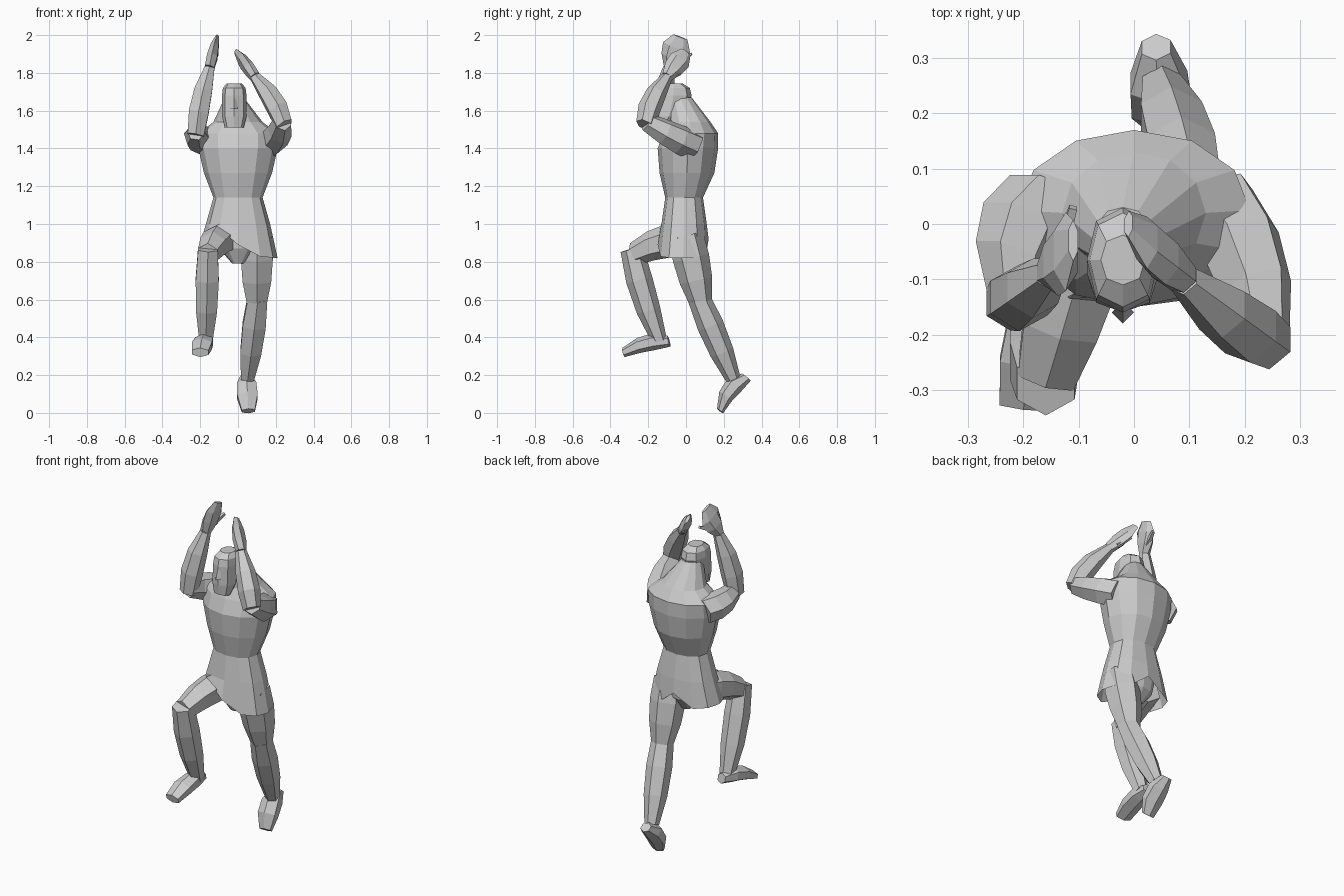
import bpy, bmesh, math
from mathutils import Vector

cube = bpy.data.objects.get("Cube")
if cube:
    bpy.data.objects.remove(cube, do_unlink=True)

grey = bpy.data.materials.new("plain grey")
grey.use_nodes = True
colour = (.6, .6, .6, 1)
grey.diffuse_color = colour
grey.node_tree.nodes["Principled BSDF"].inputs["Base Color"].default_value = colour


def skin(name, rings, capped=True):
    """Join rings of points into one faceted surface."""
    bm = bmesh.new()
    loops = [[bm.verts.new(point) for point in ring] for ring in rings]
    for lower, upper in zip(loops, loops[1:]):
        for i in range(len(lower)):
            bm.faces.new((lower[i - 1], lower[i], upper[i], upper[i - 1]))
    if capped:
        bm.faces.new(loops[0])
        bm.faces.new(loops[-1])
    bmesh.ops.recalc_face_normals(bm, faces=bm.faces)
    mesh = bpy.data.meshes.new(name)
    bm.to_mesh(mesh)
    bm.free()
    mesh.materials.append(grey)
    obj = bpy.data.objects.new(name, mesh)
    bpy.context.collection.objects.link(obj)


def level_ring(height, half_width, front, back, x=0, sides=12, corner=.85):
    """Horizontal ring; a smaller corner value makes it squarer."""
    def squared(value):
        return math.copysign(abs(value) ** corner, value)

    middle, half_depth = (front + back) / 2, (back - front) / 2
    angles = [math.tau * i / sides for i in range(sides)]
    return [Vector((x + half_width * squared(math.cos(angle)),
                    middle + half_depth * squared(math.sin(angle)),
                    height)) for angle in angles]


def limb(name, start, end, start_radius, end_radius, muscle=0,
         start_flat=1, end_flat=1, bow=(0, 0, 0), across=(1, 0, 0),
         sides=6, steps=3, overlap=0):
    """Tapered tube that swells and bows along its length."""
    start, end, bow = Vector(start), Vector(end), Vector(bow)
    along = (end - start).normalized()
    start -= along * overlap
    across = Vector(across)
    across = (across - along * across.dot(along)).normalized()
    depth = along.cross(across)
    rings = []
    for step in range(steps + 1):
        t = step / steps
        swell = math.sin(math.pi * t)
        centre = start.lerp(end, t) + bow * swell
        radius = start_radius + (end_radius - start_radius) * t + muscle * swell
        flat = start_flat + (end_flat - start_flat) * t
        ring = []
        for side in range(sides):
            angle = math.tau * (side + .5) / sides
            ring.append(centre + across * radius * math.cos(angle)
                        + depth * radius * flat * math.sin(angle))
        rings.append(ring)
    skin(name, rings)


# Torso, from the waist up to the neck
waist = level_ring(1.14, .13, -.11, .09)
ribs = level_ring(1.27, .18, -.14, .15, corner=1)
chest = level_ring(1.4, .21, -.15, .17, corner=1)
shoulders = level_ring(1.48, .21, -.12, .17, corner=1)
collar = level_ring(1.54, .13, -.09, .13, corner=1)
neck = level_ring(1.67, .05, -.09, .03, x=-.02)
skin("torso", [waist, ribs, chest, shoulders, collar, neck])

# Tunic skirt, its slanting hem lifted over the raised thigh and behind
hips = level_ring(1, .17, -.13, .11)
hem = level_ring(.84, .21, -.15, .12)
front_fold = min(hem, key=lambda point: abs(point.x + .12) + point.y)
front_middle = min(hem, key=lambda point: point.y)
back_fold = max(hem, key=lambda point: point.y)
for point in hem:
    point.z -= point.x / 10
front_fold.z += .14
front_middle.z += .05
back_fold.z += .08
skin("skirt", [hem, hips, waist], capped=False)

# Pelvis under the skirt
crotch = level_ring(.79, .03, -.05, .02)
seat = level_ring(.87, .1, -.09, .08)
belt = level_ring(1, .13, -.1, .09)
skin("pelvis", [crotch, seat, belt])

# Head with beard and nose
head_x = -.02
beard_tip = level_ring(1.51, .05, -.15, -.09, head_x, sides=8)
jaw = level_ring(1.57, .065, -.16, -.02, head_x, sides=8)
brow = level_ring(1.68, .065, -.16, .03, head_x, sides=8)
forehead = level_ring(1.72, .06, -.15, .02, head_x, sides=8)
crown = level_ring(1.745, .04, -.11, -.02, head_x, sides=8)
skin("head", [beard_tip, jaw, brow, forehead, crown])
nostrils = level_ring(1.61, .02, -.18, -.14, head_x, sides=4)
bridge = level_ring(1.67, .01, -.16, -.14, head_x, sides=4)
skin("nose", [nostrils, bridge])

# Raised right leg
hip, knee, ankle = (-.08, 0, .92), (-.16, -.28, .84), (-.17, -.14, .38)
heel, toe = (-.17, -.09, .38), (-.2, -.33, .32)
limb("right_thigh", hip, knee, start_radius=.09, end_radius=.06, muscle=.01,
     bow=(0, 0, .02))
limb("right_shin", knee, ankle, start_radius=.06, end_radius=.04, muscle=.02,
     bow=(0, -.01, 0), overlap=.03)
limb("right_foot", heel, toe, start_radius=.03, end_radius=.05, muscle=.02,
     end_flat=.5, bow=(0, 0, .02))

# Trailing left leg
hip, knee, ankle = (.1, 0, .94), (.1, .08, .58), (.05, .25, .18)
heel, toe = (.04, .32, .19), (.055, .18, .01)
limb("left_thigh", hip, knee, start_radius=.09, end_radius=.06, muscle=.02)
limb("left_shin", knee, ankle, start_radius=.06, end_radius=.04, muscle=.02,
     overlap=.03)
limb("left_foot", heel, toe, start_radius=.03, end_radius=.04, muscle=.03,
     end_flat=.5, bow=(0, -.02, .02))

# Right arm, bent upward
shoulder, elbow, wrist = (-.15, .06, 1.43), (-.22, -.14, 1.49), (-.15, -.09, 1.83)
palm, fingertip, thumb_tip = (-.14, -.07, 1.85), (-.11, -.03, 1.99), (-.11, .03, 1.9)
outward = (.8, .6, 0)
limb("right_upper_arm", shoulder, elbow, start_radius=.08, end_radius=.05,
     muscle=.01, bow=(-.03, .02, 0), across=outward)
limb("right_forearm", elbow, wrist, start_radius=.05, end_radius=.03,
     muscle=.02, bow=(-.01, -.01, 0), overlap=.02)
limb("right_hand", wrist, fingertip, start_radius=.03, end_radius=.01,
     muscle=.01, end_flat=4)
limb("right_thumb", palm, thumb_tip, start_radius=.02, end_radius=.01, sides=4)

# Left arm, reaching up across the head
shoulder, elbow, wrist = (.14, .05, 1.41), (.235, -.21, 1.54), (.09, -.1, 1.78)
palm, fingertip, thumb_tip = (.07, -.06, 1.79), (-.01, 0, 1.91), (.02, 0, 1.83)
limb("left_upper_arm", shoulder, elbow, start_radius=.08, end_radius=.05,
     muscle=.01, bow=(.02, .01, -.01), across=outward)
limb("left_forearm", elbow, wrist, start_radius=.05, end_radius=.03,
     muscle=.02, bow=(.02, -.02, 0), overlap=.02)
limb("left_hand", wrist, fingertip, start_radius=.03, end_radius=.01,
     muscle=.01, end_flat=3)
limb("left_thumb", palm, thumb_tip, start_radius=.02, end_radius=.01, sides=4)
